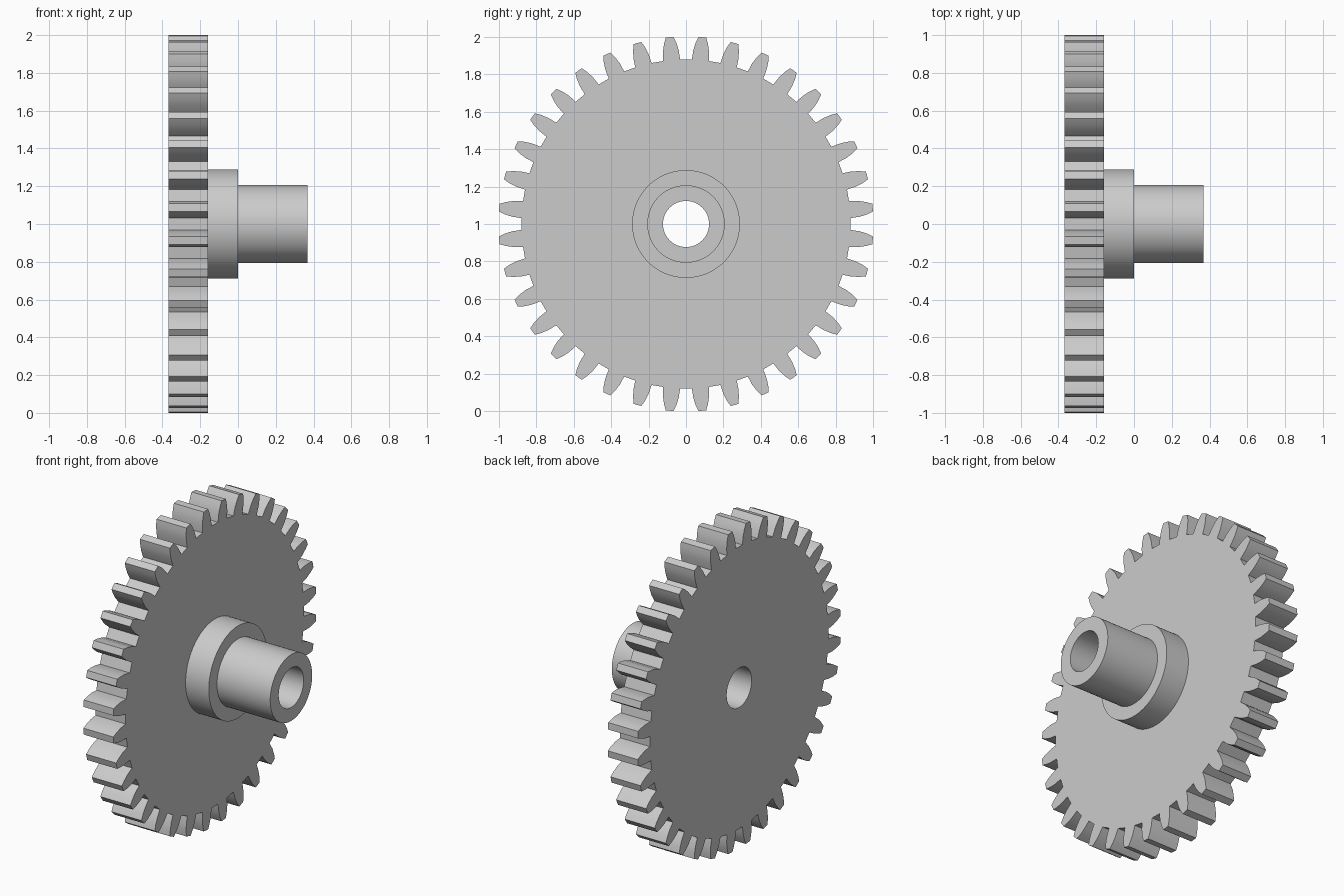
import bpy
import bmesh
from math import radians, sin, cos

cube = bpy.data.objects.get("Cube")
if cube:
    bpy.data.objects.remove(cube, do_unlink=True)

TEETH = 36
AXIS_Z = 1.0
BORE, SHAFT, COLLAR = 0.123, 0.207, 0.288
WHEEL_BACK, WHEEL_FRONT, COLLAR_END, SHAFT_END = -0.367, -0.16, 0.0, 0.367

# One flank of a tooth, root to tip: radius, half angle in degrees
FLANK = [(0.88, 2.95), (0.93, 2.6), (0.97, 1.95), (1.002, 1.2)]

grey = bpy.data.materials.new("light grey")
grey.use_nodes = True
colour = (0.6, 0.6, 0.6, 1)
grey.diffuse_color = colour
grey.node_tree.nodes["Principled BSDF"].inputs["Base Color"].default_value = colour


def circle(radius, count):
    """Even circle as (radius, angle) pairs."""
    return [(radius, 360 * (i + 0.5) / count) for i in range(count)]


def gear_outline():
    """Toothed outline as (radius, angle) pairs, a gap at the top."""
    pitch = 360 / TEETH
    tooth = [(r, -a) for r, a in FLANK] + [(r, a) for r, a in reversed(FLANK)]
    return [(r, (t + 0.5) * pitch + a) for t in range(TEETH) for r, a in tooth]


def ring_solid(name, sections):
    """Closed ring along x, skinned through (x, outline) sections."""
    bm = bmesh.new()
    loops = [[bm.verts.new((x, r * sin(radians(a)), AXIS_Z + r * cos(radians(a))))
              for r, a in outline] for x, outline in sections]
    for n, loop in enumerate(loops):
        following = loops[(n + 1) % len(loops)]
        for i in range(len(loop)):
            j = (i + 1) % len(loop)
            bm.faces.new((loop[i], loop[j], following[j], following[i]))
    bmesh.ops.recalc_face_normals(bm, faces=bm.faces)
    mesh = bpy.data.meshes.new(name)
    bm.to_mesh(mesh)
    bm.free()
    mesh.materials.append(grey)
    obj = bpy.data.objects.new(name, mesh)
    bpy.context.collection.objects.link(obj)
    bpy.ops.object.select_all(action="DESELECT")
    obj.select_set(True)
    bpy.context.view_layer.objects.active = obj
    bpy.ops.object.shade_smooth_by_angle(angle=radians(20))
    return obj


# Toothed wheel with its bore
teeth = gear_outline()
wheel_bore = circle(BORE, len(teeth))
ring_solid("gear_wheel", [(WHEEL_BACK, teeth), (WHEEL_FRONT, teeth),
                          (WHEEL_FRONT, wheel_bore), (WHEEL_BACK, wheel_bore)])

# Stepped hub: wide collar, then a narrower hollow shaft
bore, shaft, collar = (circle(r, 96) for r in (BORE, SHAFT, COLLAR))
ring_solid("hub", [(WHEEL_FRONT, collar), (COLLAR_END, collar),
                   (COLLAR_END, shaft), (SHAFT_END, shaft),
                   (SHAFT_END, bore), (WHEEL_FRONT, bore)])
